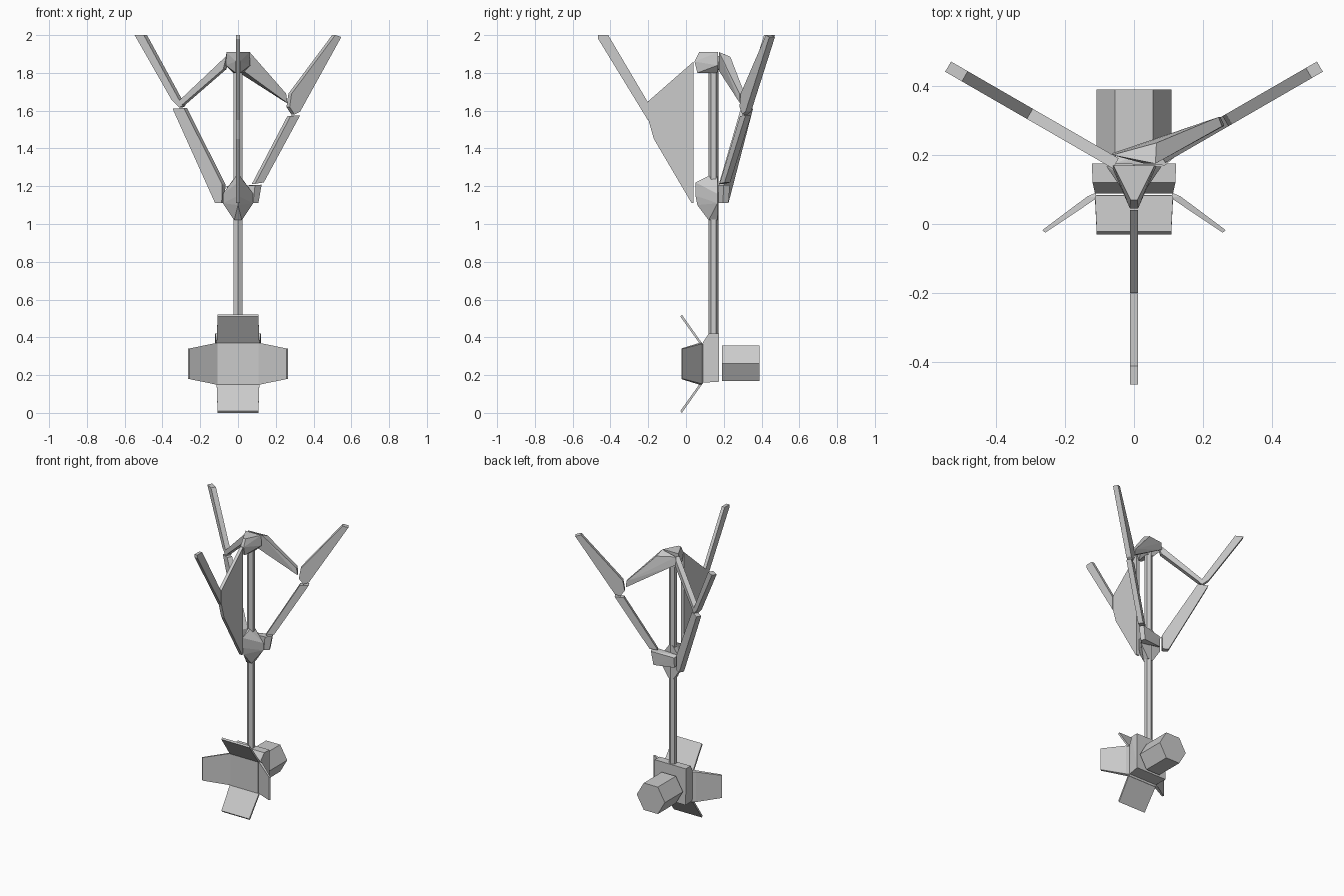
import bpy, bmesh, math
from mathutils import Vector

AXIS_Y = 0.145  # the mast stands slightly behind the origin


def finish(name, bm):
    bmesh.ops.recalc_face_normals(bm, faces=bm.faces[:])
    me = bpy.data.meshes.new(name)
    bm.to_mesh(me)
    bm.free()
    ob = bpy.data.objects.new(name, me)
    bpy.context.collection.objects.link(ob)
    return ob


def hull(name, points, mirror=False):
    """Convex faceted solid; mirror adds the points reflected in x."""
    pts = list(points)
    if mirror:
        pts += [(-x, y, z) for x, y, z in points if abs(x) > 1e-6]
    bm = bmesh.new()
    for p in pts:
        bm.verts.new(p)
    res = bmesh.ops.convex_hull(bm, input=bm.verts[:])
    loose = [v for v in bm.verts if not v.link_faces]
    bmesh.ops.delete(bm, geom=loose, context='VERTS')
    bmesh.ops.dissolve_limit(bm, angle_limit=0.02, verts=bm.verts[:], edges=bm.edges[:])
    return finish(name, bm)


def radial_bar(name, profile, angle, half):
    """Flat bar: (radius, z) outline in a vertical plane through the mast."""
    a = math.radians(angle)
    out = Vector((math.cos(a), math.sin(a), 0))
    side = Vector((-out.y, out.x, 0))
    base = Vector((0, AXIS_Y, 0))
    pts = [base + out * r + side * s + Vector((0, 0, z))
           for r, z in profile for s in (-half, half)]
    return hull(name, pts)


def prism(name, sides, radius, start, end, phase=0):
    """Regular prism between two points, along y or z."""
    bm = bmesh.new()
    s, e = Vector(start), Vector(end)
    along_y = abs(e.y - s.y) > abs(e.z - s.z)
    rings = []
    for c in (s, e):
        ring = []
        for i in range(sides):
            t = phase + math.tau * i / sides
            u, v = radius * math.cos(t), radius * math.sin(t)
            ring.append(bm.verts.new(c + (Vector((u, 0, v)) if along_y else Vector((u, v, 0)))))
        rings.append(ring)
        bm.faces.new(ring)
    for i in range(sides):
        j = (i + 1) % sides
        bm.faces.new((rings[0][i], rings[0][j], rings[1][j], rings[1][i]))
    return finish(name, bm)


# Mast
prism("mast", 6, 0.026, (0, AXIS_Y, 0.42), (0, AXIS_Y, 1.86), math.pi / 6)

# Faceted collar halfway up and cap on top
hull("collar", [(0.02, 0.12, 1.02), (0.02, 0.167, 1.02), (0.08, 0.167, 1.11), (0.08, 0.167, 1.16),
                (0, 0.06, 1.10), (0, 0.05, 1.15), (0, 0.05, 1.22),
                (0.015, 0.167, 1.25), (0.008, 0.12, 1.255)], True)
hull("cap", [(0.06, 0.17, 1.91), (0.01, 0.07, 1.91), (0.065, 0.168, 1.84), (0.012, 0.045, 1.86),
             (0.012, 0.06, 1.80), (0.025, 0.165, 1.80)], True)

# Front arm: solid web and tine
radial_bar("front_web", [(0.105, 1.86), (0.345, 1.65), (0.345, 1.555), (0.315, 1.45),
                         (0.115, 1.11), (0.105, 1.11)], -90, 0.011)
radial_bar("front_tine", [(0.61, 2.0), (0.557, 2.0), (0.347, 1.645), (0.347, 1.55), (0.61, 1.98)], -90, 0.011)

# Left arm: open frame of three slim bars
radial_bar("left_upper_strut", [(0.061, 1.89), (0.08, 1.82), (0.34, 1.625), (0.36, 1.645)], 150, 0.017)
radial_bar("left_tine", [(0.622, 2.0), (0.566, 2.0), (0.33, 1.625), (0.35, 1.617), (0.395, 1.655)], 150, 0.017)
radial_bar("left_lower_strut", [(0.39, 1.61), (0.322, 1.615), (0.087, 1.21), (0.09, 1.11), (0.13, 1.11)], 150, 0.017)

# Right arm: broad upper strut, wide based tine, lower strut and its bracket
hull("right_upper_strut", [(-0.063, 0.2, 1.9), (-0.063, 0.205, 1.845), (0.062, 0.175, 1.91), (0.03, 0.175, 1.81),
                           (0.065, 0.235, 1.885), (0.255, 0.283, 1.69), (0.245, 0.31, 1.69),
                           (0.262, 0.285, 1.64), (0.25, 0.31, 1.645)])
radial_bar("right_tine", [(0.622, 1.99), (0.585, 2.0), (0.318, 1.69), (0.306, 1.62), (0.335, 1.58), (0.37, 1.595)], 30, 0.017)
radial_bar("right_lower_strut", [(0.312, 1.572), (0.37, 1.575), (0.148, 1.22), (0.095, 1.213)], 30, 0.017)
hull("right_bracket", [(-0.06, 0.175, 1.20), (-0.05, 0.205, 1.19), (-0.055, 0.175, 1.13), (-0.05, 0.2, 1.12),
                       (0.09, 0.17, 1.205), (0.125, 0.2, 1.208), (0.11, 0.232, 1.205),
                       (0.08, 0.172, 1.11), (0.108, 0.195, 1.11), (0.095, 0.225, 1.11)])

# Base housing
hull("housing", [(0.12, 0.12, 0.42), (0.122, 0.175, 0.42), (0.12, 0.175, 0.165),
                 (0.113, 0.088, 0.37), (0.11, 0.088, 0.16)], True)

# Hexagonal drum behind the housing
prism("rear_drum", 6, 0.109, (0, 0.19, 0.262), (0, 0.39, 0.262))

# Front plate with four flared petals
MID = 0.26
hull("front_plate", [(0.108, y, MID + s * 0.113) for y in (0.07, 0.084) for s in (-1, 1)], True)
for name, sx in (("left_petal", -1), ("right_petal", 1)):
    hull(name, [(sx * x, y, MID + s * h) for x, y, h in
                ((0.106, 0.076, 0.112), (0.112, 0.09, 0.105), (0.135, 0.08, 0.105), (0.257, -0.025, 0.081), (0.266, -0.018, 0.079))
                for s in (-1, 1)])
for name, sz in (("top_petal", 1), ("bottom_petal", -1)):
    hull(name, [(x, y, MID + sz * d) for x, y, d in
                ((0.113, 0.07, 0.11), (0.113, 0.084, 0.11), (0.108, -0.03, 0.25), (0.108, -0.022, 0.26))], True)
